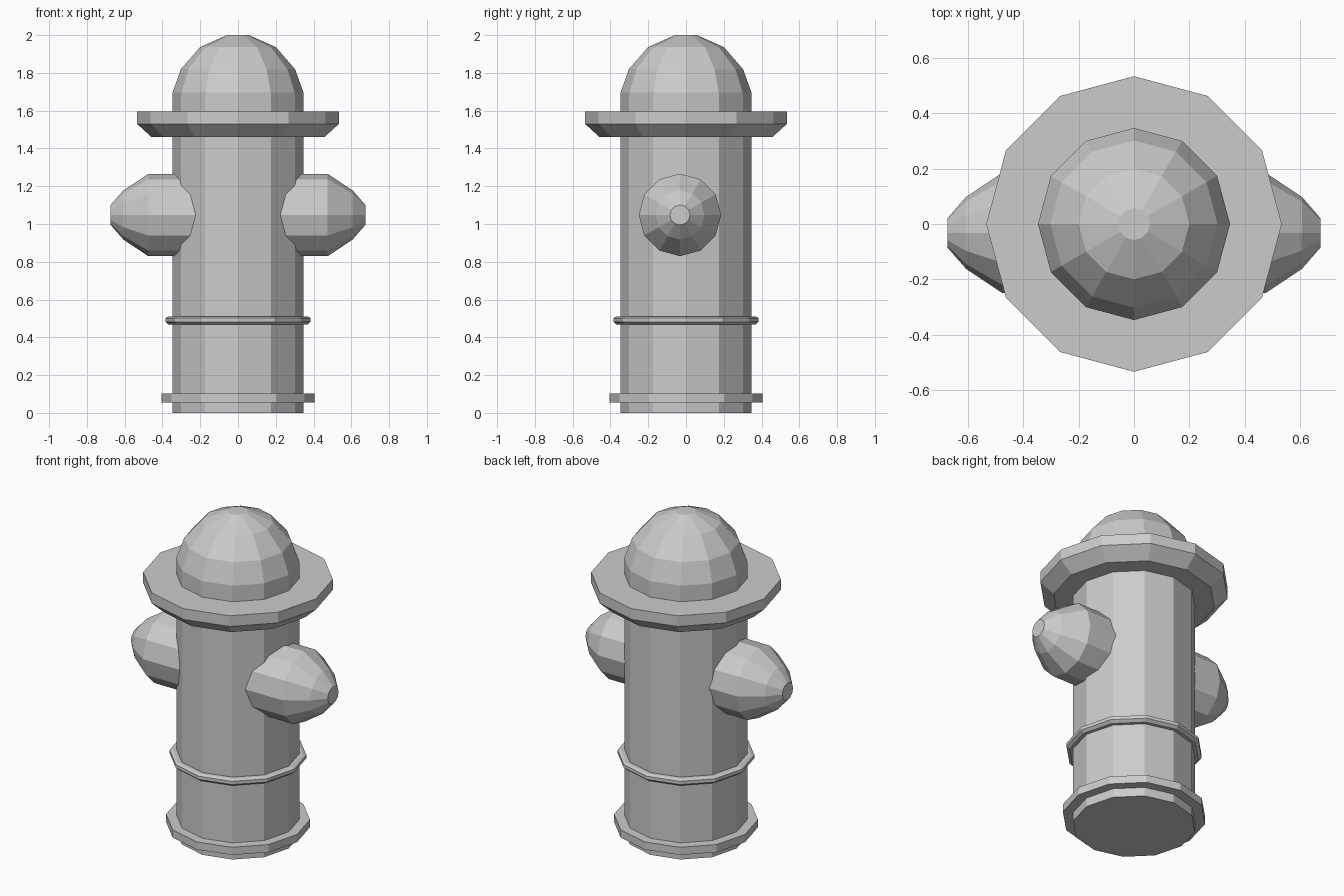
import bpy
from math import cos, sin, tau, radians

if "Cube" in bpy.data.objects:
    bpy.data.objects.remove(bpy.data.objects["Cube"])

SIDES = 12


def lathe(name, profile, cap_start=False, cap_end=False, location=(0, 0, 0), rotation=(0, 0, 0)):
    """Spin an (radius, height) profile around local z, with optional flat caps."""
    verts = [(r * cos(tau * j / SIDES), r * sin(tau * j / SIDES), z)
             for r, z in profile for j in range(SIDES)]
    faces = []
    for i in range(len(profile) - 1):
        a, b = i * SIDES, (i + 1) * SIDES
        for j in range(SIDES):
            k = (j + 1) % SIDES
            faces.append((a + j, a + k, b + k, b + j))
    if cap_start:
        faces.append(tuple(reversed(range(SIDES))))
    if cap_end:
        faces.append(tuple(range(len(verts) - SIDES, len(verts))))
    mesh = bpy.data.meshes.new(name)
    mesh.from_pydata(verts, [], faces)
    obj = bpy.data.objects.new(name, mesh)
    obj.location = location
    obj.rotation_euler = rotation
    bpy.context.collection.objects.link(obj)
    return obj


R = 0.347

# Main barrel
lathe("barrel", [(R, 0), (R, 1.46)], cap_start=True)

# Flange near the ground and thin bevelled band around the barrel
lathe("base_flange", [(R, 0.055), (0.405, 0.055), (0.405, 0.103), (R, 0.103)])
lathe("middle_band", [(R, 0.467), (0.367, 0.467), (0.385, 0.482),
                      (0.385, 0.502), (0.367, 0.51), (R, 0.51)])

# Wide brim with a chamfered underside
lathe("brim", [(R, 1.46), (0.458, 1.46), (0.534, 1.53), (0.534, 1.596), (R, 1.596)])

# Domed cap
lathe("dome", [(R, 1.596), (R, 1.695), (0.302, 1.82), (0.2, 1.937), (0.058, 2.0)],
      cap_end=True)

# Side outlets, one each way along x
outlet = [(0.218, 0.2), (0.218, 0.475), (0.13, 0.607), (0.053, 0.674)]
for side, sign in (("right", 1), ("left", -1)):
    lathe(side + "_outlet", outlet, cap_end=True,
          location=(0, -0.032, 1.048), rotation=(0, radians(90 * sign), 0))
